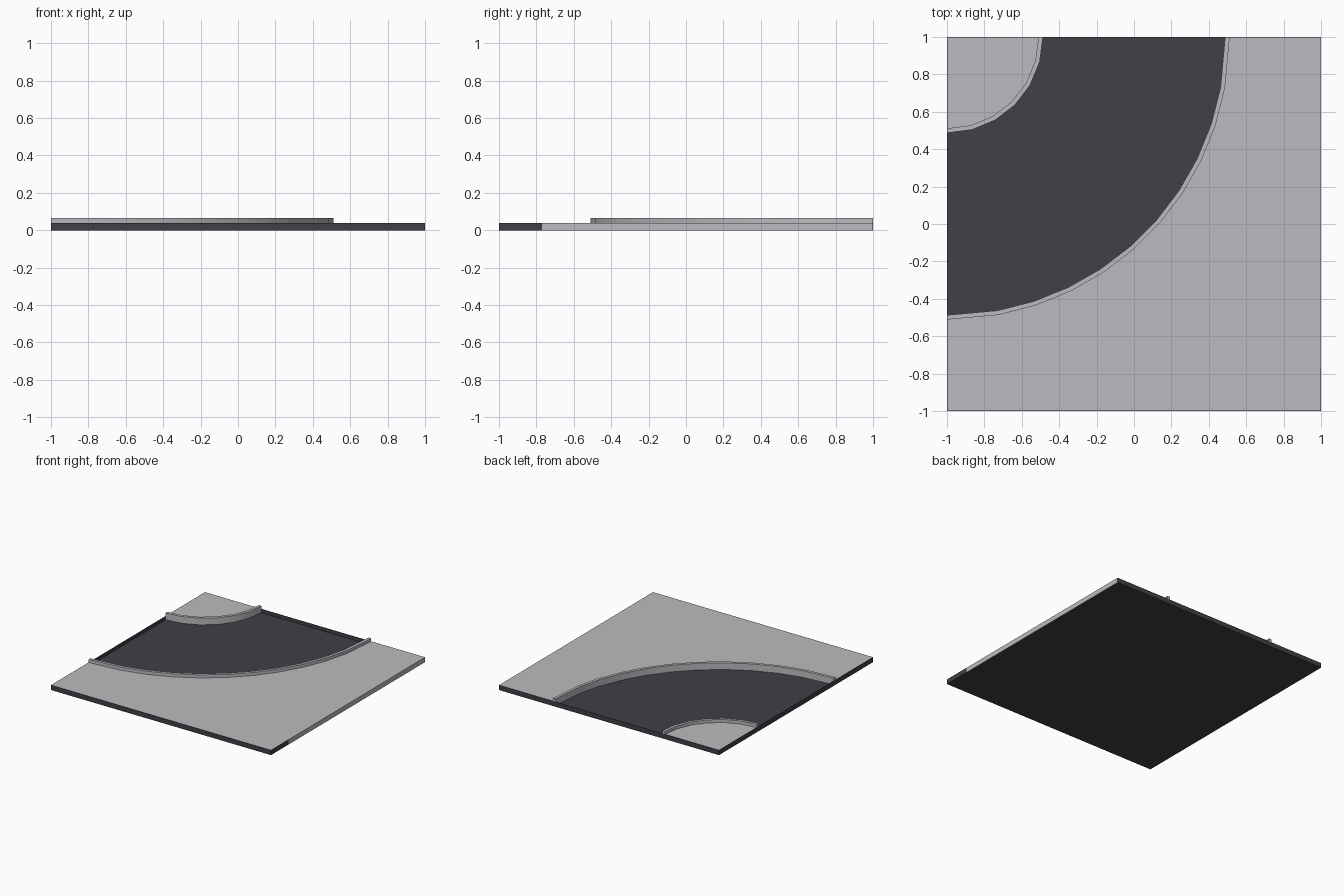
import bpy, bmesh, math

if "Cube" in bpy.data.objects:
    bpy.data.objects.remove(bpy.data.objects["Cube"])

W = 0.002          # thickness of the tray rim
FLOOR = 0.01       # road surface height
SLAB = 0.04        # pavement height
CURB = 0.065       # curb height
E = 1 - W          # inner extent of the tray


def material(name, rgb):
    m = bpy.data.materials.new(name)
    m.diffuse_color = (*rgb, 1)
    m.use_nodes = True
    m.node_tree.nodes["Principled BSDF"].inputs["Base Color"].default_value = m.diffuse_color
    return m


LIGHT = material("light concrete", (0.50, 0.50, 0.53))
DARK = material("dark asphalt", (0.050, 0.050, 0.062))


def prism(name, outline, z0, z1, mat, smooth=False):
    """Extrude a flat outline from z0 to z1."""
    bm = bmesh.new()
    face = bm.faces.new([bm.verts.new((x, y, z0)) for x, y in outline])
    ext = bmesh.ops.extrude_face_region(bm, geom=[face])
    for v in ext["geom"]:
        if isinstance(v, bmesh.types.BMVert):
            v.co.z = z1
    bmesh.ops.recalc_face_normals(bm, faces=bm.faces[:])
    me = bpy.data.meshes.new(name)
    bm.to_mesh(me)
    bm.free()
    me.materials.append(mat)
    ob = bpy.data.objects.new(name, me)
    bpy.context.collection.objects.link(ob)
    if smooth:
        bpy.ops.object.select_all(action='DESELECT')
        bpy.context.view_layer.objects.active = ob
        ob.select_set(True)
        bpy.ops.object.shade_smooth_by_angle(angle=math.radians(30))
    return ob


def rect(x0, y0, x1, y1):
    return [(x0, y0), (x1, y0), (x1, y1), (x0, y1)]


def arc(r, angles):
    """Quarter arc about the back left corner, from the back edge to the left edge."""
    return [(-E + r * math.cos(math.radians(a)), E - r * math.sin(math.radians(a)))
            for a in angles]


INNER = [15 * i for i in range(7)]
OUTER = [0] + [10.4 + i * 69.2 / 9 for i in range(10)] + [90]

# Road floor and thin rim around it
prism("road", rect(-E, -E, E, E), 0, FLOOR, DARK)
prism("rim_front", rect(-1, -1, 1, -E), 0, SLAB, DARK)
prism("rim_back", rect(-1, E, 1, 1), 0, SLAB, DARK)
prism("rim_left", rect(-1, -E, -E, E), 0, SLAB, DARK)
prism("rim_right_dark", rect(E, -E, 1, -0.77), 0, SLAB, DARK)
prism("rim_right_light", rect(E, -0.77, 1, E), 0, SLAB, LIGHT)

# Pavements on both sides of the bend
prism("inner_pavement", [(-E, E)] + arc(0.487, INNER), FLOOR, SLAB, LIGHT)
prism("outer_pavement", arc(1.508, OUTER) + [(-E, -E), (E, -E), (E, E)],
      FLOOR, SLAB, LIGHT)

# Raised curbs along the bend
for name, r, angles in (("inner_curb", 0.487, INNER), ("outer_curb", 1.485, OUTER)):
    prism(name, arc(r, angles) + arc(r + 0.024, angles)[::-1],
          FLOOR, CURB, LIGHT, smooth=True)
    # Curb ends carried over the rim to the tile edges
    prism(name + "_back_end", rect(r - E, E, r + 0.024 - E, 1), SLAB, CURB, LIGHT)
    prism(name + "_left_end", rect(-1, E - r - 0.024, -E, E - r), SLAB, CURB, LIGHT)
